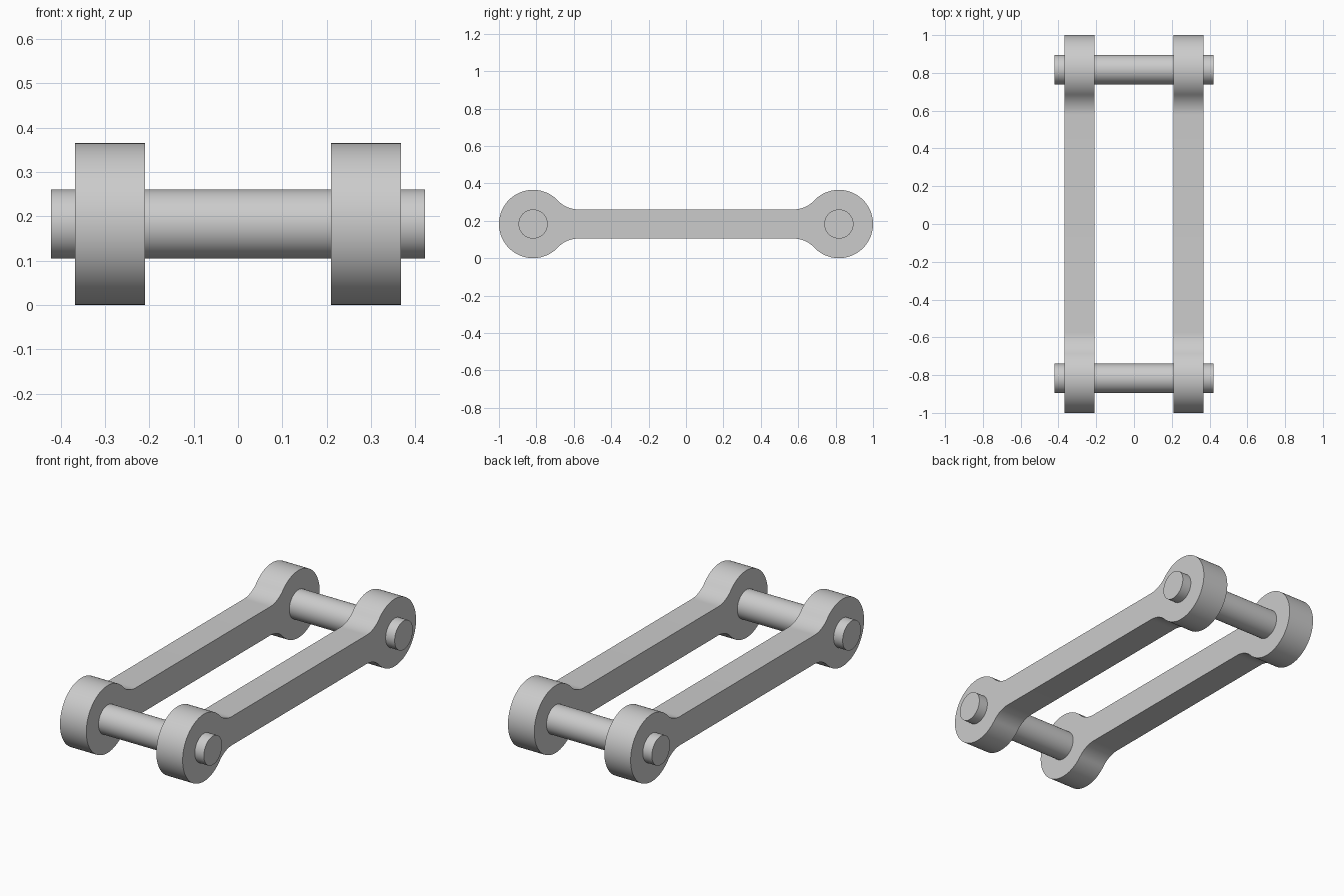
import bpy, bmesh
from math import sin, cos, pi, sqrt, atan2, radians

EYE_R = 0.1825          # rounded link end
EYE_Y = 1.0 - EYE_R     # distance of pin axis from centre
BAR_H = 0.078           # half height of the link bar
FILLET = 0.15           # blend between bar and rounded end
PIN_R = 0.078
PIN_HALF = 0.422
INNER_X, OUTER_X = 0.21, 0.368

cube = bpy.data.objects.get("Cube")
if cube:
    bpy.data.objects.remove(cube, do_unlink=True)

steel = bpy.data.materials.new("light grey steel")
steel.use_nodes = True
grey = (0.6, 0.6, 0.6, 1)
steel.diffuse_color = grey
steel.node_tree.nodes["Principled BSDF"].inputs["Base Color"].default_value = grey


def arc(cy, cz, r, start, end, steps):
    angles = [start + (end - start) * i / steps for i in range(steps + 1)]
    return [(cy + r * cos(a), cz + r * sin(a)) for a in angles]


def extrude_outline(name, outline, x0, x1):
    """Prism along x from a closed outline of (y, z) points."""
    bm = bmesh.new()
    face = bm.faces.new([bm.verts.new((x0, y, z + EYE_R)) for y, z in outline])
    ext = bmesh.ops.extrude_face_region(bm, geom=[face], use_keep_orig=True)
    moved = [v for v in ext["geom"] if isinstance(v, bmesh.types.BMVert)]
    bmesh.ops.translate(bm, verts=moved, vec=(x1 - x0, 0, 0))
    bmesh.ops.recalc_face_normals(bm, faces=bm.faces)
    mesh = bpy.data.meshes.new(name)
    bm.to_mesh(mesh)
    bm.free()
    mesh.materials.append(steel)
    obj = bpy.data.objects.new(name, mesh)
    bpy.context.collection.objects.link(obj)
    bpy.ops.object.select_all(action="DESELECT")
    obj.select_set(True)
    bpy.context.view_layer.objects.active = obj
    bpy.ops.object.shade_smooth_by_angle(angle=radians(35))
    return obj


# Upper quarter of the link: eye from its tip, then fillet down to the bar
fillet_z = BAR_H + FILLET
fillet_dy = sqrt((EYE_R + FILLET) ** 2 - fillet_z ** 2)
touch = atan2(fillet_z, -fillet_dy)
quarter = arc(EYE_Y, 0, EYE_R, 0, touch, 32)
quarter += arc(EYE_Y - fillet_dy, fillet_z, FILLET, touch - pi, -pi / 2, 12)[1:]

# Mirror the quarter into the full closed outline
upper = quarter + [(-y, z) for y, z in reversed(quarter)]
link_outline = upper + [(y, -z) for y, z in reversed(upper[1:-1])]

for side, sign in (("left", 1), ("right", -1)):
    extrude_outline(side + "_link", link_outline, sign * INNER_X, sign * OUTER_X)

# Pins running through both links
for end, sign in (("back", 1), ("front", -1)):
    circle = arc(sign * EYE_Y, 0, PIN_R, 0, 2 * pi, 64)[:-1]
    extrude_outline(end + "_pin", circle, -PIN_HALF, PIN_HALF)
